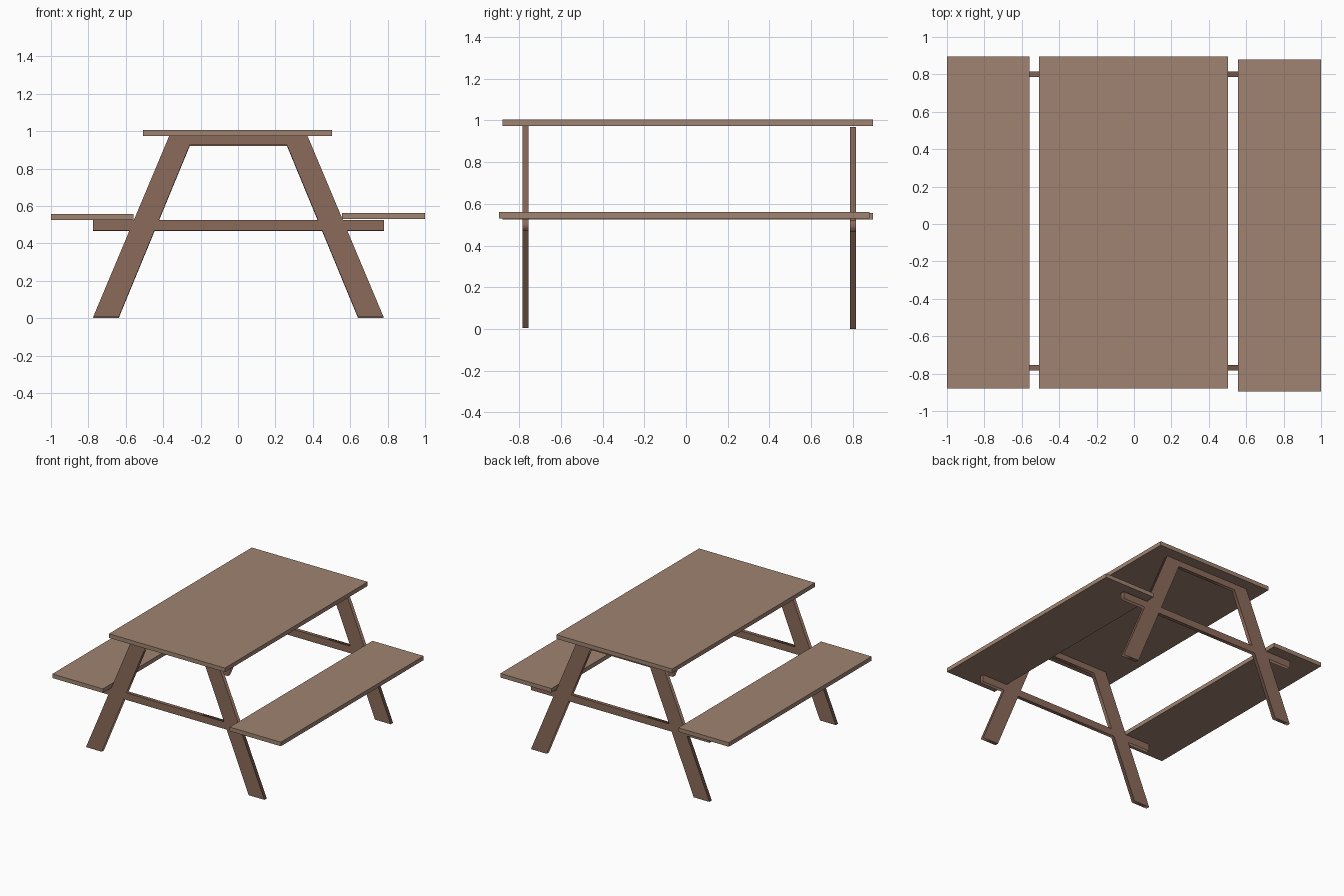
import bpy
from math import pi

if "Cube" in bpy.data.objects:
    bpy.data.objects.remove(bpy.data.objects["Cube"])


def material(name, color):
    m = bpy.data.materials.new(name)
    m.diffuse_color = color
    m.use_nodes = True
    m.node_tree.nodes["Principled BSDF"].inputs["Base Color"].default_value = m.diffuse_color
    return m


plank_wood = material("plank_wood", (0.35, 0.23, 0.165, 1))
frame_wood = material("frame_wood", (0.26, 0.145, 0.105, 1))


def board(name, x, y, z):
    """Box plank given as (min, max) per axis."""
    bpy.ops.mesh.primitive_cube_add(size=1, location=[sum(r) / 2 for r in (x, y, z)])
    ob = bpy.context.object
    ob.name = name
    ob.scale = [r[1] - r[0] for r in (x, y, z)]
    bpy.ops.object.transform_apply(location=False, rotation=False, scale=True)
    ob.data.materials.append(plank_wood)


def frame(name, y, z):
    """A-shaped end frame: flat outline with a hole, extruded to thickness."""
    low, high, under, top = 0.465, 0.52, 0.92, 0.968
    outer = lambda h: 0.777 - 0.42 * h    # half width of leg outside at height h
    inner = lambda h: 0.64 - 0.413 * h    # half width of leg inside
    right = [(inner(low), low), (inner(0), 0), (outer(0), 0), (outer(low), low),
             (0.778, low), (0.778, high), (outer(high), high), (outer(top), top)]
    outline = right + [(-px, pz) for px, pz in reversed(right)]
    hole = [(inner(high), high), (inner(under), under),
            (-inner(under), under), (-inner(high), high)]

    curve = bpy.data.curves.new(name, 'CURVE')
    curve.dimensions = '2D'
    curve.fill_mode = 'BOTH'
    curve.extrude = 0.0145
    for pts in (outline, hole):
        s = curve.splines.new('POLY')
        s.points.add(len(pts) - 1)
        for p, (px, pz) in zip(s.points, pts):
            p.co = (px, pz, 0, 1)
        s.use_cyclic_u = True
    ob = bpy.data.objects.new(name, curve)
    bpy.context.collection.objects.link(ob)
    ob.location = (0.002, y, z)
    ob.rotation_euler = (pi / 2, 0, 0)
    bpy.ops.object.select_all(action='DESELECT')
    ob.select_set(True)
    bpy.context.view_layer.objects.active = ob
    bpy.ops.object.convert(target='MESH')
    bpy.context.object.data.materials.append(frame_wood)


# Table top and the two bench seats
board("table_top", (-0.507, 0.502), (-0.88, 0.896), (0.973, 1.005))
board("left_seat", (-1.0, -0.56), (-0.88, 0.896), (0.525, 0.557))
board("right_seat", (0.555, 1.0), (-0.896, 0.88), (0.529, 0.561))

# End frames: legs, top rail and seat rail in one piece
frame("front_frame", -0.769, 0.005)
frame("back_frame", 0.801, 0.0)
